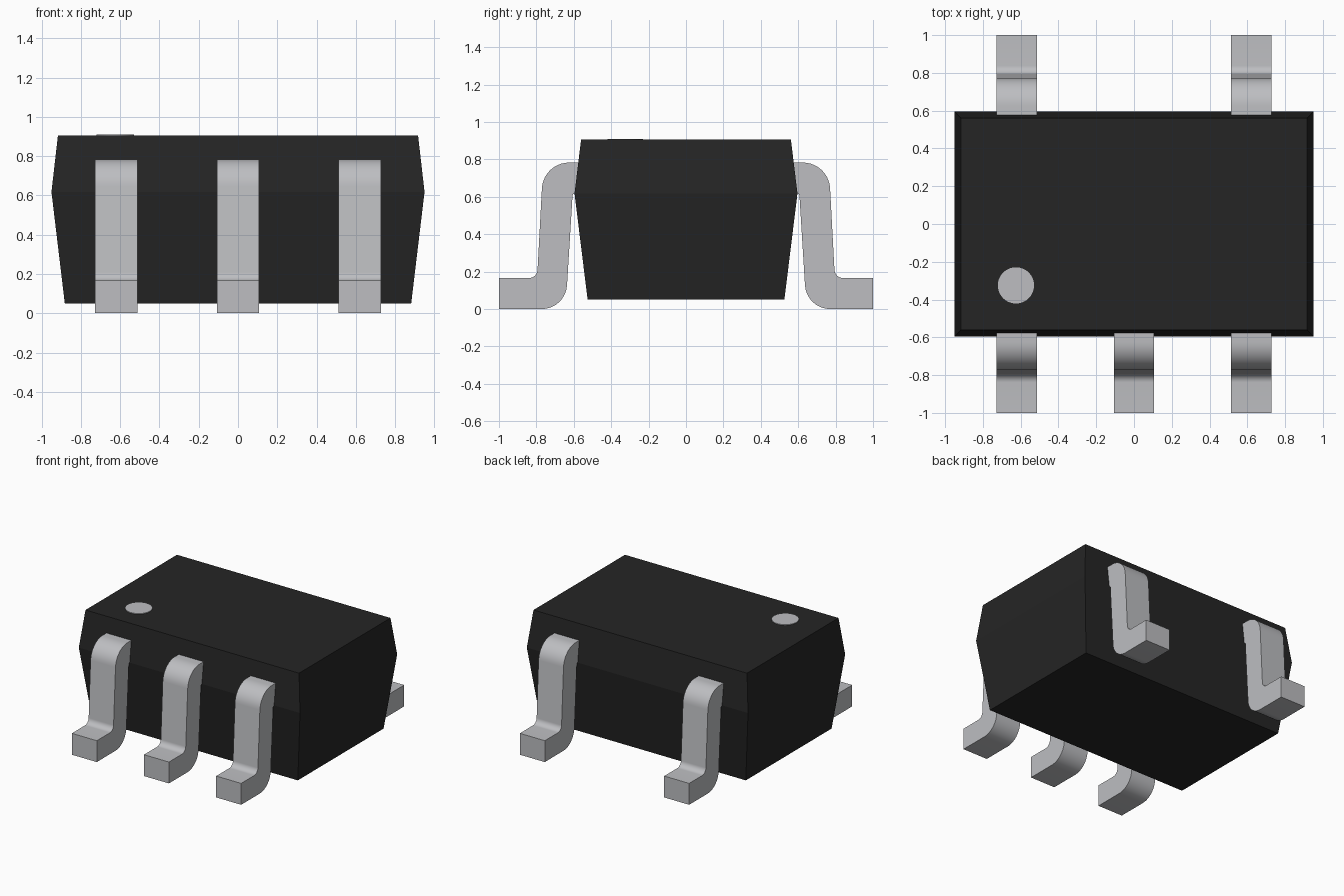
import bpy, bmesh, math
from mathutils import Vector

if "Cube" in bpy.data.objects:
    bpy.data.objects.remove(bpy.data.objects["Cube"])


def material(name, rgb):
    m = bpy.data.materials.new(name)
    m.diffuse_color = (*rgb, 1)
    m.use_nodes = True
    m.node_tree.nodes["Principled BSDF"].inputs["Base Color"].default_value = m.diffuse_color
    return m


BLACK = material("black_plastic", (0.0185, 0.0185, 0.0185))
METAL = material("grey_metal", (0.51, 0.515, 0.535))


def finish(bm, name, mat):
    bmesh.ops.recalc_face_normals(bm, faces=bm.faces)
    me = bpy.data.meshes.new(name)
    bm.to_mesh(me)
    bm.free()
    me.materials.append(mat)
    ob = bpy.data.objects.new(name, me)
    bpy.context.collection.objects.link(ob)
    return ob


def fillet(p0, p1, p2, r, n=10):
    """Points of an arc of radius r rounding the corner p1."""
    a, b = (p0 - p1).normalized(), (p2 - p1).normalized()
    half = a.angle(b) / 2
    c = p1 + (a + b).normalized() * (r / math.sin(half))
    t = r / math.tan(half)
    u, v = p1 + a * t - c, p1 + b * t - c
    ang = u.angle(v)
    return [c + (u * math.sin((1 - k / n) * ang) + v * math.sin(k / n * ang)) / math.sin(ang)
            for k in range(n + 1)]


# Body: three stacked rectangles (half x, half y, z)
bm = bmesh.new()
rings = []
for hx, hy, z in [(0.882, 0.526, 0.05), (0.95, 0.596, 0.618), (0.917, 0.561, 0.905)]:
    rings.append([bm.verts.new((sx * hx, sy * hy, z))
                  for sx, sy in [(-1, -1), (1, -1), (1, 1), (-1, 1)]])
for lo, hi in zip(rings, rings[1:]):
    for i in range(4):
        j = (i + 1) % 4
        bm.faces.new((lo[i], lo[j], hi[j], hi[i]))
bm.faces.new(rings[0])
bm.faces.new(rings[-1])
finish(bm, "body", BLACK)

# Pin one marker: thin disc on the top
bm = bmesh.new()
bmesh.ops.create_cone(bm, cap_ends=True, segments=48, radius1=0.096, radius2=0.096, depth=0.009)
bmesh.ops.translate(bm, verts=bm.verts, vec=(-0.625, -0.325, 0.9055))
finish(bm, "pin_one_dot", METAL)

# Gull-wing lead profile: (y, z, corner radius)
corners = [(-0.55, 0.783, 0), (-0.763, 0.783, 0.145), (-0.796, 0.166, 0.045),
           (-1.0, 0.166, 0), (-1.0, 0.0, 0), (-0.644, 0.0, 0.135),
           (-0.606, 0.617, 0.012), (-0.55, 0.617, 0)]
profile = []
for i, (y, z, r) in enumerate(corners):
    p = Vector((y, z))
    if r:
        profile += fillet(Vector(corners[i - 1][:2]), p, Vector(corners[i + 1][:2]), r)
    else:
        profile.append(p)


def lead(name, x, side):
    bm = bmesh.new()
    f = bm.faces.new([bm.verts.new((x - 0.107, p.x * side, p.y)) for p in profile])
    ext = bmesh.ops.extrude_face_region(bm, geom=[f])
    bmesh.ops.translate(bm, vec=(0.214, 0, 0),
                        verts=[g for g in ext["geom"] if isinstance(g, bmesh.types.BMVert)])
    ob = finish(bm, name, METAL)
    bpy.ops.object.select_all(action="DESELECT")
    ob.select_set(True)
    bpy.context.view_layer.objects.active = ob
    bpy.ops.object.shade_smooth_by_angle(angle=math.radians(30))


# Three leads in front, two behind
for label, x in [("left", -0.62), ("middle", 0), ("right", 0.62)]:
    lead("front_lead_" + label, x, 1)
    if x:
        lead("back_lead_" + label, x, -1)
